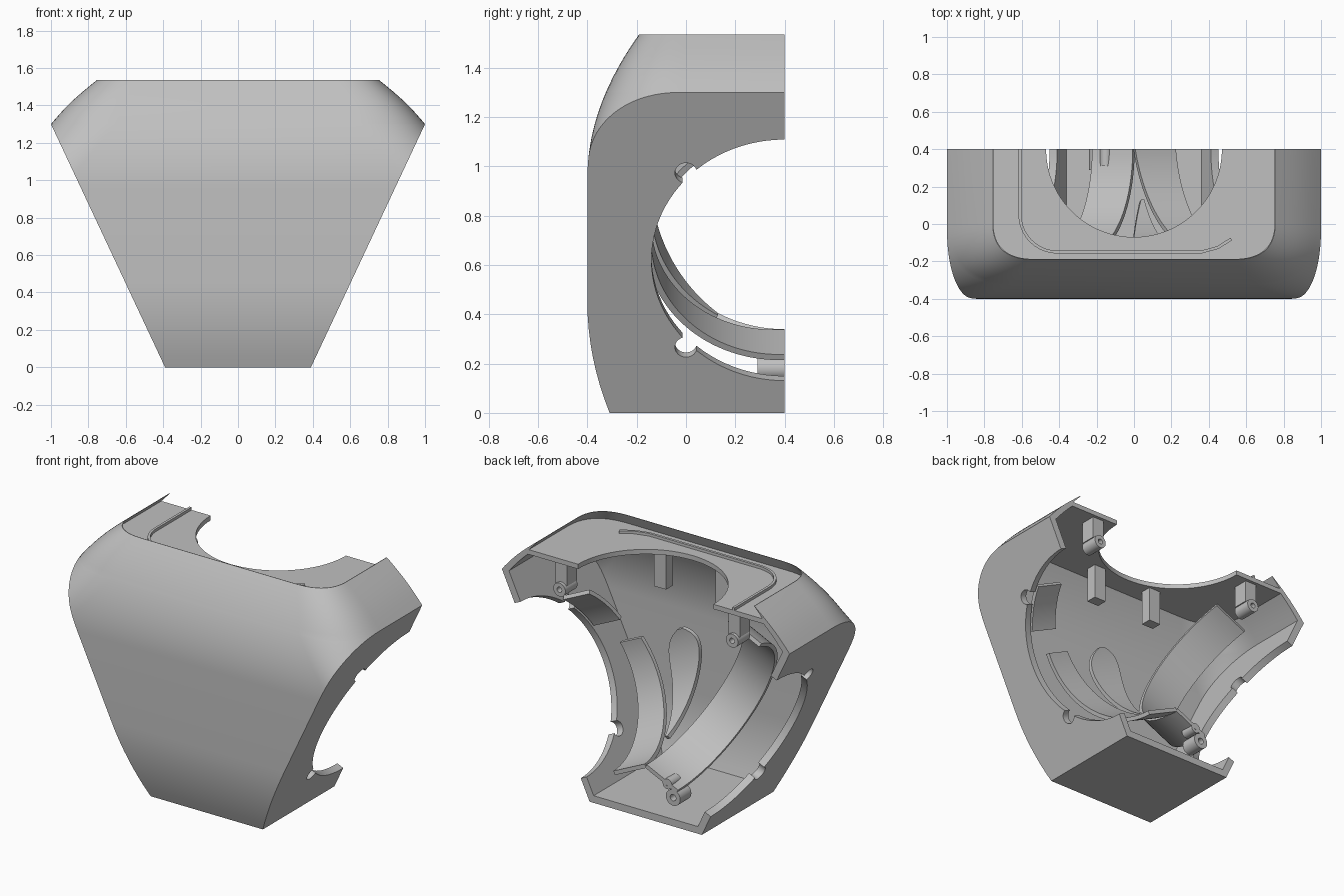
import bpy, bmesh, math
from mathutils import Matrix, Vector

if "Cube" in bpy.data.objects:
    bpy.data.objects.remove(bpy.data.objects["Cube"])

grey = bpy.data.materials.new("plain_grey")
grey.use_nodes = True
grey.diffuse_color = (0.53, 0.53, 0.53, 1)
grey.node_tree.nodes["Principled BSDF"].inputs["Base Color"].default_value = (0.53, 0.53, 0.53, 1)

BACK, TOP, SHOULDER, WALL = 0.4, 1.535, 1.3, 0.045
TILT = math.atan2(0.61, SHOULDER)
SIDE_X, SIDE_Z, SIDE_R = 0.68, 0.62, 0.54


def finish(bm, name):
    bmesh.ops.recalc_face_normals(bm, faces=bm.faces)
    mesh = bpy.data.meshes.new(name)
    bm.to_mesh(mesh)
    bm.free()
    obj = bpy.data.objects.new(name, mesh)
    bpy.context.collection.objects.link(obj)
    mesh.materials.append(grey)
    return obj


def cut(obj, cutter):
    mod = obj.modifiers.new("cut", "BOOLEAN")
    mod.operation, mod.solver, mod.object = "DIFFERENCE", "EXACT", cutter
    graph = bpy.context.evaluated_depsgraph_get()
    mesh = bpy.data.meshes.new_from_object(obj.evaluated_get(graph))
    obj.modifiers.clear()
    obj.data = mesh
    bpy.data.objects.remove(cutter)


def smooth(obj):
    bpy.ops.object.select_all(action="DESELECT")
    obj.select_set(True)
    bpy.context.view_layer.objects.active = obj
    bpy.ops.object.shade_smooth_by_angle(angle=math.radians(30))


# Horizontal outline of the housing at one height, inset by t:
# a rounded body whose corners are sliced off by the leaning side walls
def outline(z, t, back):
    front = -0.4 + 0.09 * max(0, 1 - z / 0.45) ** 2 + 0.21 * max(0, (z - 0.95) / 0.585) ** 2 + t
    if z <= SHOULDER:
        w = 0.39 + 0.61 * z / SHOULDER
        body, side, reach = 1 + 0.85 * (SHOULDER - z), t - 0.02, 0.35
    else:
        u = (z - SHOULDER) / (TOP - SHOULDER)
        w = body = 1 - 0.245 * u + 0.015 * math.sin(math.pi * u)
        side, reach = t - 0.02 + 0.02 * u, 0.35 - 0.13 * u
    start = math.sqrt((body - w) / reach)
    w -= 1.1 * t
    half = [(w, back)]
    for i in range(17):
        if start < 0.99:
            k = start + (1 - start) * i / 16
            half.append((body - 1.1 * t - reach * k * k, front + (side - front) * (1 - k) ** 2))
        else:
            half.append((w - 0.02 * i / 16, front))
    return half + [(-x, y) for x, y in reversed(half)]


def loft(name, layers):
    bm = bmesh.new()
    rows = [[bm.verts.new((x, y, z)) for x, y in pts] for z, pts in layers]
    join_rows(bm, rows)
    return finish(bm, name)


def join_rows(bm, rows):
    for lo, hi in zip(rows, rows[1:]):
        for i in range(len(lo)):
            j = (i + 1) % len(lo)
            bm.faces.new((lo[i], lo[j], hi[j], hi[i]))
    bm.faces.new(rows[0])
    bm.faces.new(rows[-1])


def heights(lo, hi):
    low = [lo + (0.45 - lo) * i / 8 for i in range(9)]
    curve = [0.95 + 0.35 * math.sin(math.pi / 2 * i / 20) for i in range(21)]
    return low + [0.7] + curve + [SHOULDER + (hi - SHOULDER) * i / 8 for i in range(1, 9)]


# Frame whose z axis points out of a tilted side wall
def side_frame(s):
    n = Vector((s * math.cos(TILT), 0, -math.sin(TILT)))
    t = Vector((s * math.sin(TILT), 0, math.cos(TILT)))
    m = Matrix((Vector((0, 1, 0)), t, n)).transposed().to_4x4()
    m.translation = (s * SIDE_X, BACK, SIDE_Z)
    return m


def cylinder(name, matrix, r, depth, sides=64):
    bm = bmesh.new()
    bmesh.ops.create_cone(bm, cap_ends=True, segments=sides, radius1=r, radius2=r,
                          depth=depth, matrix=matrix)
    return finish(bm, name)


# Band of a tube behind a side wall, swept from angle a0 to a1 (0 is the
# bottom); depths(k) gives its outer and inner distance from the wall
def tube_band(name, s, a0, a1, depths):
    bm = bmesh.new()
    rows = []
    for i in range(49):
        a = math.radians(a0 + (a1 - a0) * i / 48)
        d0, d1 = depths(i / 48)
        rows.append([bm.verts.new((-r * math.sin(a), -r * math.cos(a), -d)) for r, d in
                     ((SIDE_R, d0), (SIDE_R + 0.025, d0), (SIDE_R + 0.025, d1), (SIDE_R, d1))])
    join_rows(bm, rows)
    bm.transform(side_frame(s))
    smooth(finish(bm, name))


def box(name, centre, size):
    bm = bmesh.new()
    m = Matrix.Translation(centre) @ Matrix.Diagonal((*size, 1))
    bmesh.ops.create_cube(bm, size=1, matrix=m)
    return finish(bm, name)


# Housing: hollow shell with a recessed top plate under a thin leaning lip
shell = loft("housing_shell", [(z, outline(z, 0, BACK)) for z in heights(0, TOP)])
cut(shell, loft("cavity", [(z, outline(z, WALL, 0.6)) for z in heights(WALL, 1.44)]))
rim = outline(TOP, 0.003, 0.6)
cut(shell, loft("recess", [(1.47, outline(1.47, 0.02, 0.6)), (TOP, rim), (1.7, rim)]))

# Round openings in the top and sides, with screw notches
cut(shell, cylinder("top_hole", Matrix.Translation((0, BACK, 1.5)), 0.47, 0.3, 96))
for s in (1, -1):
    frame = side_frame(s)
    cut(shell, cylinder("side_hole", frame, SIDE_R, 0.2, 96))
    for k in (-0.39, 0.39):
        cut(shell, cylinder("notch", frame @ Matrix.Translation((-0.4, k, 0)), 0.045, 0.2, 24))
smooth(shell)

# Inner guide tubes: nearly whole on the right, broken into pieces on the left
tube_band("right_guide_tube", -1, 0, 162, lambda k: (0.25, 0.49))
tube_band("left_guide_strip", 1, 0, 97, lambda k: (0.25 - 0.08 * k, 0.49 - 0.16 * k))
tube_band("left_guide_top", 1, 112, 142, lambda k: (0.06, 0.26))
tube_band("left_guide_leaf", 1, 30, 97,
          lambda k: (0.47 + 0.14 * k ** 10, 0.49 + 0.3 * k - 0.14 * k ** 10))

# Raised seal ridge on the top plate
path = [(-0.61, BACK), (-0.61, 0.05)]
path += [(-0.41 - 0.2 * math.cos(a), 0.05 - 0.2 * math.sin(a))
         for a in (math.pi / 2 * i / 10 for i in range(1, 11))]
path += [(0.36, -0.15), (0.45, -0.125), (0.52, -0.08)]
bm = bmesh.new()
line = [Vector(p) for p in path]
rows = []
for i, p in enumerate(line):
    d = (line[min(i + 1, len(line) - 1)] - line[max(i - 1, 0)]).normalized()
    side = Vector((-d.y, d.x)) * 0.008
    rows.append([bm.verts.new((*(p + side * k), z)) for k, z in
                 ((-1, 1.465), (1, 1.465), (1, 1.487), (-1, 1.487))])
join_rows(bm, rows)
finish(bm, "seal_ridge")

# Tabs hanging under the rim of the top opening
for x in (0.22, -0.21):
    box("rim_tab", (x, -0.09, 1.33), (0.085, 0.07, 0.23))

# Screw bosses along the open back
along_y = Matrix.Rotation(math.pi / 2, 4, "X")


def boss(name, x, z, r, y0):
    depth = BACK - y0
    place = Matrix.Translation((x, (BACK + y0) / 2, z)) @ along_y
    obj = cylinder(name, place, r, depth, 32)
    cut(obj, cylinder("bore", Matrix.Translation((x, BACK, z)) @ along_y, r * 0.4, 0.1, 24))
    smooth(obj)


boss("floor_boss", -0.19, 0.18, 0.05, 0.29)
boss("floor_clip", -0.15, 0.255, 0.032, 0.31)
for s in (1, -1):
    boss("top_boss", s * 0.6, 1.275, 0.042, 0.28)
    box("top_boss_hanger", (s * 0.6, 0.33, 1.375), (0.08, 0.1, 0.15))
